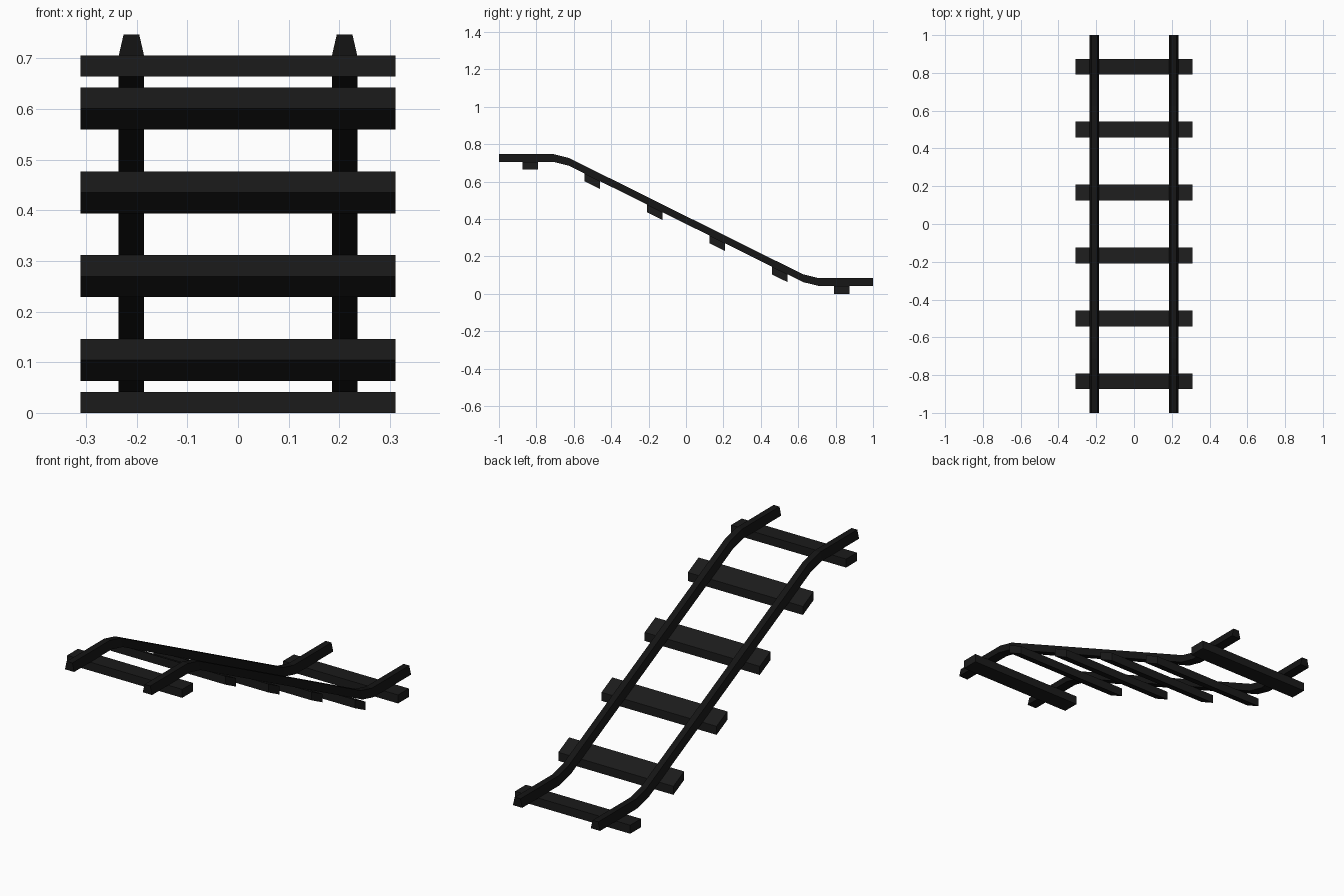
import bpy, bmesh

if "Cube" in bpy.data.objects:
    bpy.data.objects.remove(bpy.data.objects["Cube"])

SLOPE, MID_Z, T = 0.497, 0.3735, 0.0415   # track gradient, centre height, part thickness


def material(name, value):
    mat = bpy.data.materials.new(name)
    mat.diffuse_color = (value, value, value, 1)
    mat.use_nodes = True
    mat.node_tree.nodes["Principled BSDF"].inputs["Base Color"].default_value = mat.diffuse_color
    return mat


def loft(name, sections, mat):
    """Join matching cross-sections into a closed solid."""
    bm = bmesh.new()
    rings = [[bm.verts.new(p) for p in s] for s in sections]
    n = len(rings[0])
    for a, b in zip(rings, rings[1:]):
        for i in range(n):
            j = (i + 1) % n
            bm.faces.new((a[i], a[j], b[j], b[i]))
    bm.faces.new(rings[0])
    bm.faces.new(rings[-1])
    bmesh.ops.recalc_face_normals(bm, faces=bm.faces)
    mesh = bpy.data.meshes.new(name)
    bm.to_mesh(mesh)
    bm.free()
    mesh.materials.append(mat)
    obj = bpy.data.objects.new(name, mesh)
    bpy.context.collection.objects.link(obj)
    return obj


rail_mat = material("rail_black", 0.007)
sleeper_mat = material("sleeper_black", 0.011)

# Rails: tapered section following flat - slope - flat
high, low = 2 * MID_Z - T, T
path = [(-1, high), (-0.711, high), (-0.626, MID_Z + SLOPE * 0.626),
        (0.626, MID_Z - SLOPE * 0.626), (0.711, low), (1, low)]
section = [(-0.025, 0), (0.025, 0), (0.0155, T), (-0.0155, T)]
for side, x in (("left", -0.2105), ("right", 0.2105)):
    loft(side + "_rail", [[(x + dx, y, z + dz) for dx, dz in section] for y, z in path], rail_mat)

# Sleepers: boxes under the rails, sheared along the slope
for i in range(6):
    y = (i - 2.5) / 3
    slope = SLOPE if 0 < i < 5 else 0
    top = high if i == 0 else low if i == 5 else MID_Z - SLOPE * y
    profile = [(dy, -slope * dy + dz) for dy, dz in
               ((-T, -T), (T, -T), (T, 0), (-T, 0))]
    loft(f"sleeper_{i + 1}", [[(x, y + dy, top + dz) for dy, dz in profile]
                              for x in (-0.311, 0.311)], sleeper_mat)
